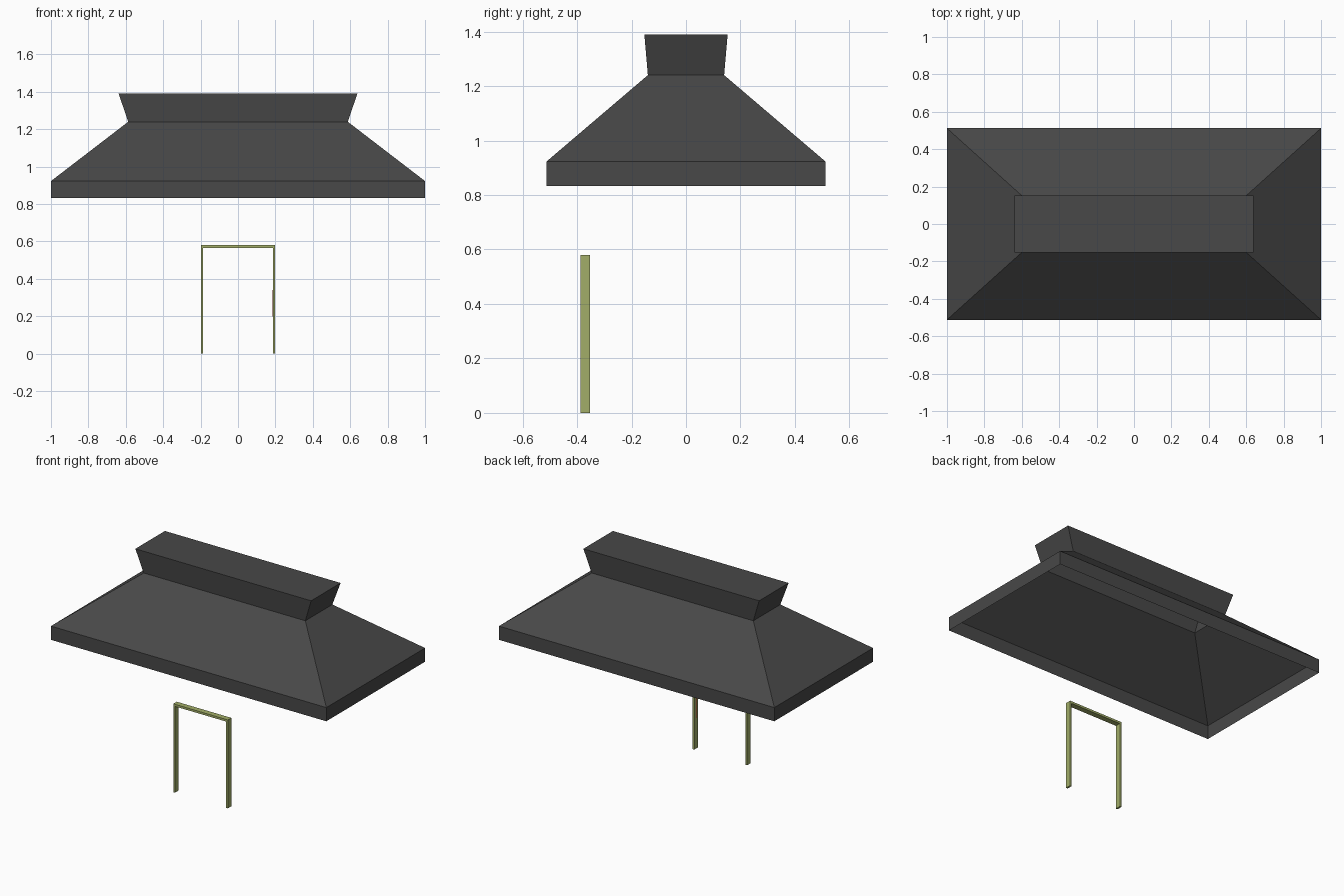
import bpy, bmesh

if "Cube" in bpy.data.objects:
    bpy.data.objects.remove(bpy.data.objects["Cube"])


def material(name, rgb):
    m = bpy.data.materials.new(name)
    m.diffuse_color = (*rgb, 1.0)
    m.use_nodes = True
    m.node_tree.nodes["Principled BSDF"].inputs["Base Color"].default_value = m.diffuse_color
    return m


charcoal = material("charcoal", (0.065, 0.065, 0.065))
olive = material("olive_wood", (0.36, 0.42, 0.14))
red = material("red", (0.6, 0.02, 0.02))


def finish(bm, name, mat):
    mesh = bpy.data.meshes.new(name)
    bm.to_mesh(mesh)
    bm.free()
    mesh.materials.append(mat)
    obj = bpy.data.objects.new(name, mesh)
    bpy.context.collection.objects.link(obj)
    return obj


def box(name, lo, hi, mat):
    bm = bmesh.new()
    bmesh.ops.create_cube(bm, size=1)
    for v in bm.verts:
        v.co = [lo[i] if v.co[i] < 0 else hi[i] for i in range(3)]
    return finish(bm, name, mat)


# Roof: open-bottomed shell lofted through rectangles (half x, half y, z)
sections = [(1.0, 0.512, 0.833), (1.0, 0.512, 0.923),
            (0.587, 0.14, 1.24), (0.638, 0.153, 1.39)]
bm = bmesh.new()
rings = [[bm.verts.new((sx * x, sy * y, z))
          for sx, sy in ((-1, -1), (1, -1), (1, 1), (-1, 1))]
         for x, y, z in sections]
for low, high in zip(rings, rings[1:]):
    for i in range(4):
        j = (i + 1) % 4
        bm.faces.new((low[i], low[j], high[j], high[i]))
bm.faces.new(rings[-1])  # flat ridge top
finish(bm, "roof", charcoal)

# Door frame: two posts and a lintel standing near the front
y0, y1 = -0.388, -0.352
for side, x0, x1 in (("left", -0.198, -0.186), ("right", 0.186, 0.198)):
    box(side + "_door_post", (x0, y0, 0), (x1, y1, 0.566), olive)
box("door_lintel", (-0.198, y0, 0.566), (0.198, y1, 0.58), olive)

# Thin red strip on the inner side of the right post
box("post_marker", (0.1845, -0.372, 0.2), (0.186, -0.368, 0.34), red)
